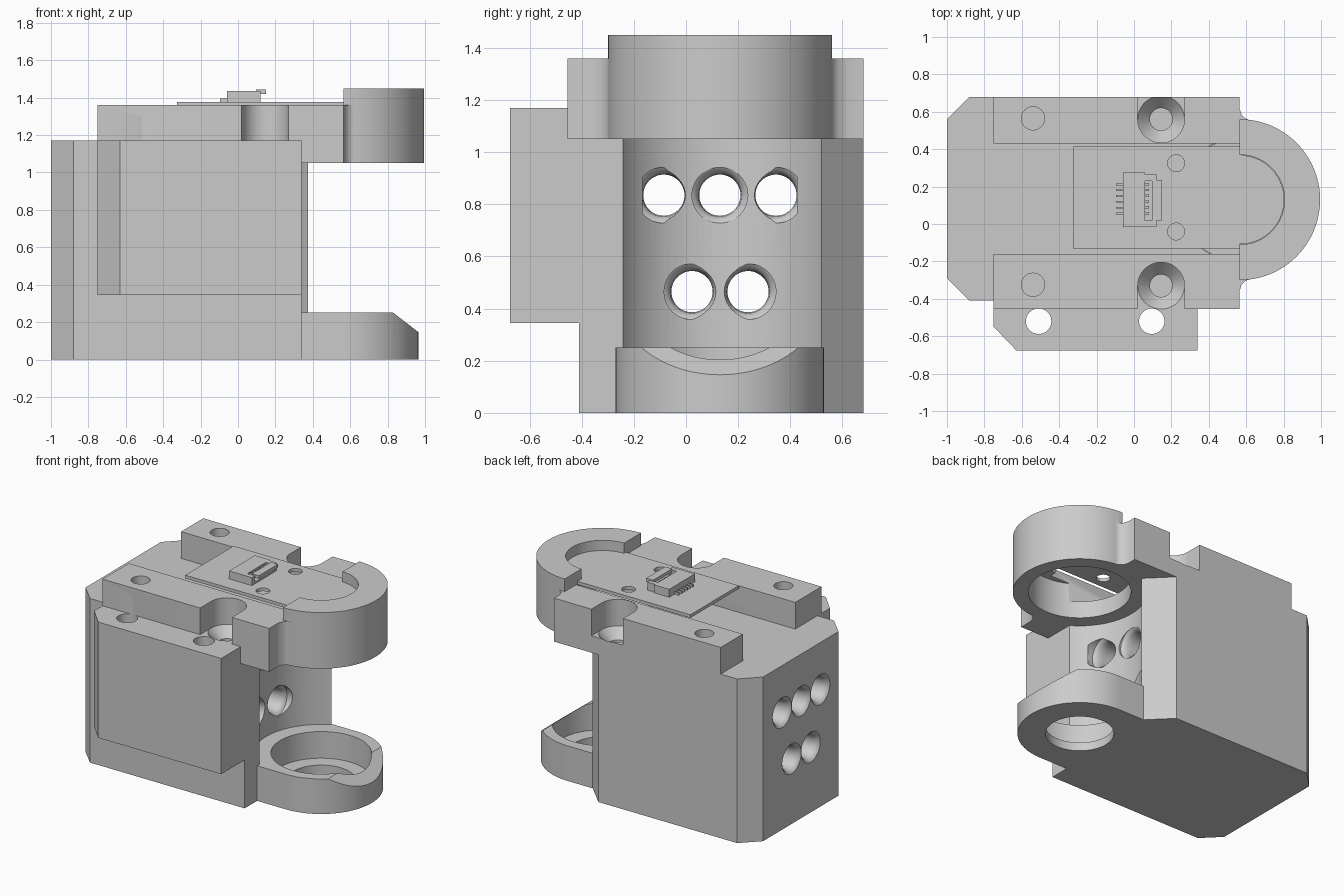
import bpy, bmesh, math
from mathutils import Matrix

cube = bpy.data.objects.get("Cube")
if cube:
    bpy.data.objects.remove(cube, do_unlink=True)

grey = bpy.data.materials.new("plain_grey")
grey.use_nodes = True
grey.diffuse_color = (0.6, 0.6, 0.6, 1)
grey.node_tree.nodes["Principled BSDF"].inputs["Base Color"].default_value = (0.6, 0.6, 0.6, 1)

CX, CY = 0.565, 0.13          # axis of the clamp ring and foot
AXIS_X = Matrix.Rotation(math.pi / 2, 4, 'Y')
AXIS_Y = Matrix.Rotation(math.pi / 2, 4, 'X')


def finish(name, bm, matrix=None):
    if matrix:
        bm.transform(matrix)
    bmesh.ops.recalc_face_normals(bm, faces=bm.faces)
    mesh = bpy.data.meshes.new(name)
    bm.to_mesh(mesh)
    bm.free()
    mesh.materials.append(grey)
    ob = bpy.data.objects.new(name, mesh)
    bpy.context.collection.objects.link(ob)
    return ob


def prism(name, outline, z0, z1, matrix=None):
    bm = bmesh.new()
    face = bm.faces.new([bm.verts.new((x, y, z0)) for x, y in outline])
    up = bmesh.ops.extrude_face_region(bm, geom=[face])["geom"]
    bmesh.ops.translate(bm, vec=(0, 0, z1 - z0),
                        verts=[v for v in up if isinstance(v, bmesh.types.BMVert)])
    return finish(name, bm, matrix)


def box(name, x0, x1, y0, y1, z0, z1):
    return prism(name, [(x0, y0), (x1, y0), (x1, y1), (x0, y1)], z0, z1)


def lathe(name, profile, matrix, n=48):
    """Solid of revolution about z from (radius, height) pairs."""
    bm = bmesh.new()
    rings = [[bm.verts.new((r * math.cos(2 * math.pi * i / n),
                            r * math.sin(2 * math.pi * i / n), h)) for i in range(n)]
             for r, h in profile]
    for a, b in zip(rings, rings[1:]):
        for i in range(n):
            j = (i + 1) % n
            bm.faces.new((a[i], a[j], b[j], b[i]))
    bm.faces.new(rings[0][::-1])
    bm.faces.new(rings[-1])
    return finish(name, bm, matrix)


def drill(name, x, y, profile, n=48):
    return lathe(name, profile, Matrix.Translation((x, y, 0)), n)


def arc(r, n=48):
    """Half circle bulging toward +x around the ring axis."""
    return [(CX + r * math.cos(t), CY + r * math.sin(t))
            for t in (math.pi * (i / n - 0.5) for i in range(n + 1))]


def combine(target, tool, operation):
    mod = target.modifiers.new("combine", 'BOOLEAN')
    mod.operation = operation
    mod.solver = 'EXACT'
    mod.object = tool
    bpy.context.view_layer.objects.active = target
    bpy.ops.object.modifier_apply(modifier=mod.name)
    bpy.data.objects.remove(tool, do_unlink=True)


def smooth(ob):
    bpy.ops.object.select_all(action='DESELECT')
    ob.select_set(True)
    bpy.context.view_layer.objects.active = ob
    bpy.ops.object.shade_smooth_by_angle(angle=math.radians(30))


# Main body with chamfered corners and a round recess
housing = prism("housing", [(-1, -0.29), (-0.88, -0.41), (0.34, -0.41), (0.34, -0.24),
                            (0.375, -0.2), (0.375, 0.52), (0.215, 0.68),
                            (-0.88, 0.68), (-1, 0.56)], 0, 1.17)
combine(housing, drill("recess", CX, CY, [(0.434, 0.25), (0.434, 1.05)], 96), 'DIFFERENCE')

# Front block, foot, top plate and clamp ring
parts = [
    prism("front_block", [(-0.75, -0.35), (-0.75, -0.55), (-0.63, -0.675),
                          (0.34, -0.675), (0.34, -0.35)], 0.345, 1.17),
    prism("foot", arc(0.4) + [(0.2, CY + 0.4), (0.2, CY - 0.4)], 0, 0.25),
    box("top_plate", -0.75, CX, -0.455, 0.68, 1.05, 1.36),
    prism("clamp_ring", arc(0.43), 1.05, 1.45),
]
for side in (1, -1):
    parts.append(prism("ring_fillet", [(0.55, CY + side * 0.51), (0.567, CY + side * 0.48),
                                       (0.575, CY + side * 0.455), (0.595, CY + side * 0.435),
                                       (0.63, CY + side * 0.42), (0.55, CY + side * 0.36)],
                       1.05, 1.36))
for part in parts:
    combine(housing, part, 'UNION')

# Openings of the plate, ring and foot
cuts = [
    box("channel", -0.9, CX, -0.16, 0.43, 1.17, 1.6),
    drill("ring_bore", CX, CY, [(0.33, 0.9), (0.33, 1.3), (0.24, 1.3), (0.24, 1.6)], 96),
    drill("foot_bore", CX, CY, [(0.22, -0.1), (0.22, 0.06), (0.325, 0.06), (0.325, 0.4)], 96),
    prism("foot_slant", [(0.83, 0.25), (0.96, 0.15), (1.09, 0.05), (1.09, 0.4), (0.83, 0.4)],
          -1, 1, AXIS_Y),
]

# Screw seats with slots that open to the sides, and plain holes
for y, edge in ((0.56, 0.8), (-0.33, -0.6)):
    cuts.append(drill("screw_seat", 0.145, y, [(0.06, 0.7), (0.06, 1.1), (0.125, 1.17), (0.125, 1.6)]))
    cuts.append(box("seat_slot", 0.02, 0.27, min(y, edge), max(y, edge), 1.17, 1.6))
    cuts.append(drill("plate_hole", -0.54, y + 0.005, [(0.062, 1.0), (0.062, 1.6)]))
for x in (-0.51, 0.095):
    cuts.append(drill("block_hole", x, -0.52, [(0.068, 0.2), (0.068, 1.3)]))

# Flared passages from the back face to the recess
for y, z in ((-0.085, 0.835), (0.13, 0.835), (0.345, 0.835), (0.023, 0.465), (0.238, 0.465)):
    inner = CX - math.sqrt(0.434 ** 2 - (y - CY) ** 2)
    flare = [(0.107, -1.05), (0.107, -1), (0.093, -0.99), (0.083, -0.97), (0.079, -0.93),
             (0.079, inner - 0.07), (0.083, inner - 0.03), (0.093, inner - 0.01),
             (0.107, inner), (0.107, inner + 0.06)]
    cuts.append(lathe("passage", flare, Matrix.Translation((0, y, z)) @ AXIS_X))
for cut in cuts:
    combine(housing, cut, 'DIFFERENCE')
smooth(housing)

# Circuit board with a rounded end
board = prism("circuit_board", [(-0.325, -0.13), (CX, -0.13), *arc(0.238), (CX, 0.415),
                                (-0.325, 0.415)], 1.355, 1.378)
for y in (0.325, -0.04):
    combine(board, drill("board_hole", 0.225, y, [(0.045, 1.2), (0.045, 1.5)]), 'DIFFERENCE')
smooth(board)

# Cable connector
box("connector_body", -0.06, 0.06, -0.015, 0.275, 1.375, 1.435)
box("connector_base", 0.05, 0.12, 0.0, 0.26, 1.375, 1.39)
for y in (-0.015, 0.23):
    box("connector_cheek", 0.05, 0.12, y, y + 0.035, 1.375, 1.435)
box("connector_latch", 0.095, 0.15, 0.02, 0.235, 1.42, 1.443)
for i in range(6):
    y = 0.052 + i * 0.031
    box("connector_pin", -0.095, -0.055, y, y + 0.009, 1.377, 1.395)
    box("connector_contact", 0.05, 0.08, y, y + 0.012, 1.385, 1.425)
